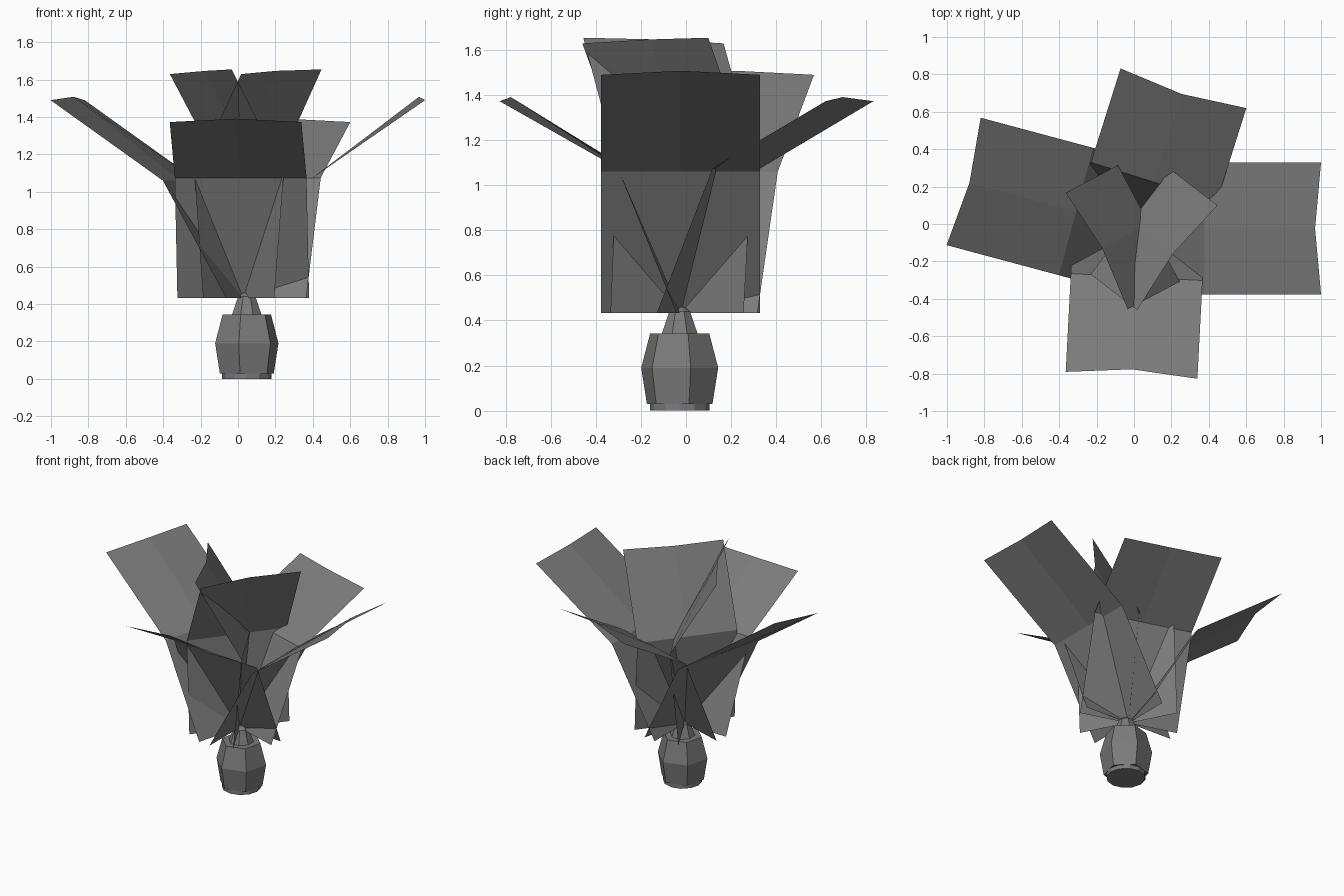
import bpy, math
from mathutils import Vector

if "Cube" in bpy.data.objects:
    bpy.data.objects.remove(bpy.data.objects["Cube"])


def material(name, v):
    m = bpy.data.materials.new(name)
    m.diffuse_color = (v, v, v, 1)
    m.use_nodes = True
    m.node_tree.nodes["Principled BSDF"].inputs["Base Color"].default_value = m.diffuse_color
    return m


GREY = material("plain grey", 0.2)
CROWN = Vector((0.028, -0.024, 0))   # where the leaves spring from
STEM = Vector((0.047, -0.028, 0))    # axis of the trunk


def add(name, verts, faces):
    me = bpy.data.meshes.new(name)
    me.from_pydata(verts, [], faces)
    me.materials.append(GREY)
    ob = bpy.data.objects.new(name, me)
    bpy.context.collection.objects.link(ob)
    return ob


def lathe(name, profile, sides, start):
    """Flat-sided turned part, profile = (radius, height)."""
    verts, faces = [], []
    for r, z in profile:
        for i in range(sides):
            a = math.radians(start) + math.tau * i / sides
            verts.append(STEM + Vector((r * math.cos(a), r * math.sin(a), z)))
    for k in range(len(profile) - 1):
        for i in range(sides):
            j = (i + 1) % sides
            faces.append((k * sides + i, k * sides + j,
                          (k + 1) * sides + j, (k + 1) * sides + i))
    faces.append(tuple(reversed(range(sides))))
    faces.append(tuple(range(len(verts) - sides, len(verts))))
    return add(name, verts, faces)


def leaf(name, angle, mid, tip, tilt=0.0, width=0.705):
    """Broad strip bent once; profile points are (distance out, height)."""
    a = math.radians(angle)
    out = Vector((math.cos(a), math.sin(a), 0))
    side = Vector((-math.sin(a), math.cos(a), 0))
    verts = []
    for k, (d, z) in enumerate(((0.0, 0.432), mid, tip)):
        for s in (-1, 0, 1):
            p = CROWN + out * d + side * (s * width / 2)
            p.z = z + (tilt * s if k == 2 else 0)
            if k == 2 and s == 0:            # folded tip
                p += out * -0.032 + Vector((0, 0, 0.018 if not tilt else 0.005))
            verts.append(p)
    faces = [(r + c, r + c + 1, r + c + 4, r + c + 3)
             for r in (0, 3) for c in (0, 1)]
    return add(name, verts, faces)


# trunk: round foot, six-panelled husk, tapered neck
lathe("trunk_foot", [(0.132, 0.0), (0.132, 0.04)], 12, 0)
lathe("trunk_husk", [(0.15, 0.03), (0.176, 0.19), (0.135, 0.343)], 6, -104)
lathe("trunk_neck", [(0.09, 0.33), (0.05, 0.44), (0.02, 0.46)], 8, 22.5)

# wide low leaves
side_bend = ((0.35, 1.06), (0.972, 1.49))
end_bend = ((0.26, 1.075), (0.786, 1.373))
leaf("leaf_right", 0, *side_bend)
leaf("leaf_left", 165, *side_bend)
leaf("leaf_front", -93, *end_bend)
leaf("leaf_back", 72.5, *end_bend)

# upright inner leaves
upright = ((-0.058, 1.10), (0.257, 1.642))
leaf("upright_leaf_left", 208, *upright, tilt=0.0125)
leaf("upright_leaf_right", -37.5, *upright, tilt=0.0125)
